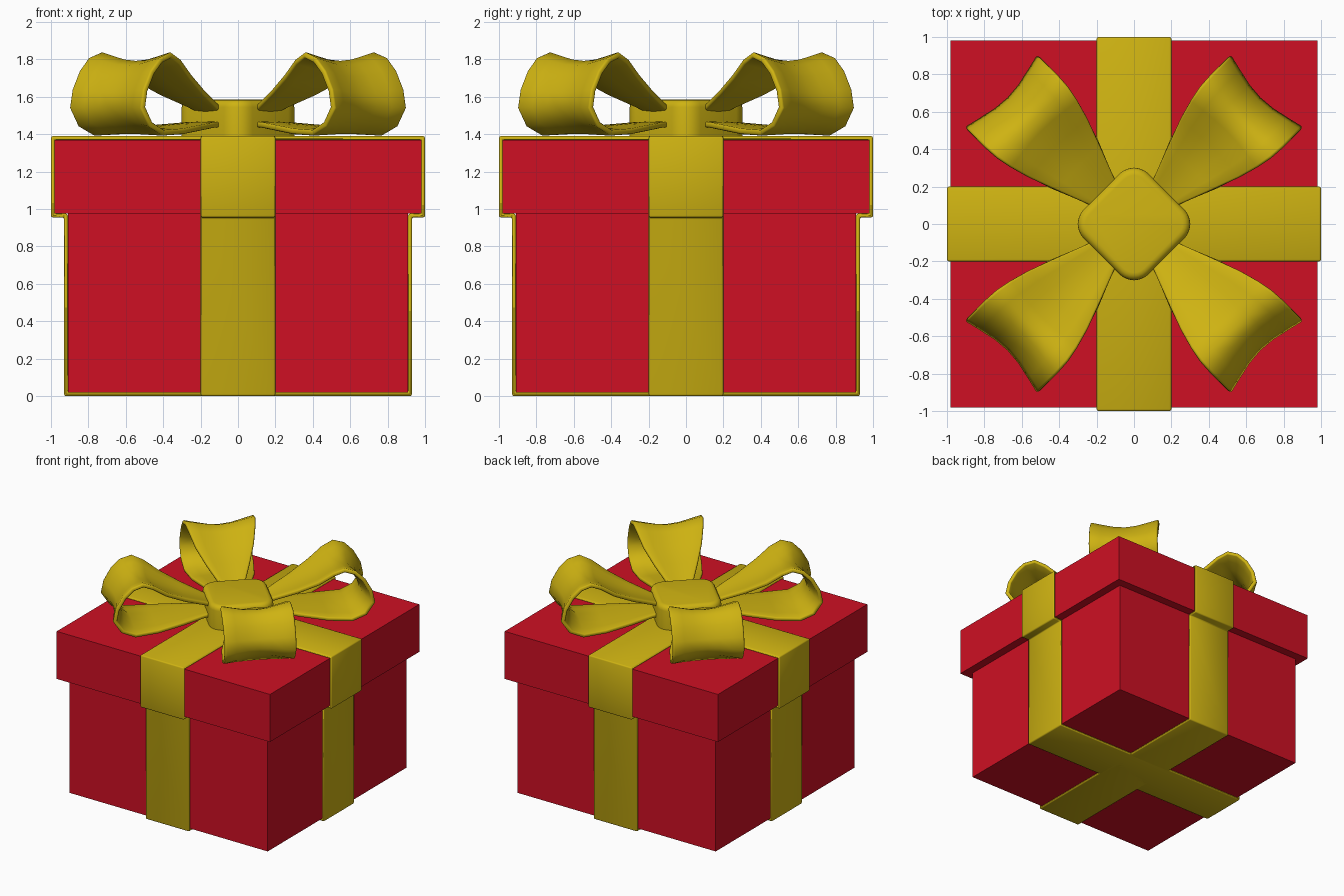
import bpy, bmesh, math
from mathutils import Vector, Matrix

if "Cube" in bpy.data.objects:
    bpy.data.objects.remove(bpy.data.objects["Cube"])


def material(name, color):
    m = bpy.data.materials.new(name)
    m.diffuse_color = color
    m.use_nodes = True
    m.node_tree.nodes["Principled BSDF"].inputs["Base Color"].default_value = m.diffuse_color
    return m


RED = material("red_paper", (0.62, 0.005, 0.017, 1))
GOLD = material("gold_ribbon", (0.62, 0.45, 0.006, 1))


def make(name, bm, mat, rot=0.0):
    me = bpy.data.meshes.new(name)
    bm.to_mesh(me)
    bm.free()
    ob = bpy.data.objects.new(name, me)
    bpy.context.collection.objects.link(ob)
    ob.rotation_euler.z = rot
    me.materials.append(mat)
    return ob


def smooth(ob, angle=40):
    bpy.ops.object.select_all(action='DESELECT')
    ob.select_set(True)
    bpy.context.view_layer.objects.active = ob
    bpy.ops.object.shade_smooth_by_angle(angle=math.radians(angle))


def box(half, z0, z1):
    bm = bmesh.new()
    bmesh.ops.create_cube(bm, size=1, matrix=Matrix.Translation((0, 0, (z0 + z1) / 2))
                          @ Matrix.Diagonal((2 * half, 2 * half, z1 - z0, 1)))
    return bm


def sheet(rows, closed=False):
    bm = bmesh.new()
    grid = [[bm.verts.new(p) for p in row] for row in rows]
    n = len(grid)
    for i in range(n if closed else n - 1):
        a, b = grid[i], grid[(i + 1) % n]
        for j in range(len(a) - 1):
            bm.faces.new((a[j], b[j], b[j + 1], a[j + 1]))
    return bm


def thicken(ob, t, bevel, segments=2):
    s = ob.modifiers.new("thickness", 'SOLIDIFY')
    s.thickness, s.offset, s.use_even_offset = t, -1, True
    b = ob.modifiers.new("soft_edges", 'BEVEL')
    b.width, b.segments, b.limit_method = bevel, segments, 'ANGLE'
    b.angle_limit = math.radians(60)


# Box and lid
make("box_body", box(0.91, 0.02, 0.975), RED)
make("box_lid", box(0.98, 0.975, 1.37), RED)

# Two crossing ribbons wrapped round box and lid
half = [(0.93, 0.005), (0.93, 0.955), (1.0, 0.955), (1.0, 1.39)]
outline = [(-x, z) for x, z in half] + [(x, z) for x, z in reversed(half)]
outline[0], outline[-1] = (-0.93, 0), (0.93, 0)
for name, rot in (("ribbon_across", 0), ("ribbon_front_to_back", math.pi / 2)):
    rib = make(name, sheet([[(x, -0.2, z), (x, 0.2, z)] for x, z in outline], True), GOLD, rot)
    thicken(rib, 0.02, 0.012)
    smooth(rib)

# Bow loops: side profile of (distance out, height, half width)
profile = [(0.12, 1.50, 0.06), (0.25, 1.565, 0.10), (0.42, 1.64, 0.165), (0.57, 1.72, 0.22),
           (0.68, 1.80, 0.25), (0.77, 1.84, 0.265), (0.86, 1.81, 0.27), (0.93, 1.74, 0.27),
           (0.985, 1.64, 0.27), (1.005, 1.54, 0.27), (0.94, 1.44, 0.27), (0.83, 1.392, 0.265),
           (0.65, 1.40, 0.24), (0.45, 1.42, 0.18), (0.28, 1.435, 0.11), (0.12, 1.44, 0.06)]
rows = []
for i, (r, z, w) in enumerate(profile):
    a, b = profile[max(i - 1, 0)], profile[min(i + 1, len(profile) - 1)]
    tangent = Vector((b[0] - a[0], 0, b[1] - a[1])).normalized()
    inward = Vector((tangent.z, 0, -tangent.x))
    dip = 0.05 * (w / 0.27) ** 2 * (1 if i < 11 else 0.2)
    rows.append([Vector((r, w * s, z)) + inward * dip * math.cos(s * math.pi / 2) ** 1.2
                 if abs(s) < 1 else Vector((r, w * s, z))
                 for s in (-1, -0.67, -0.33, 0, 0.33, 0.67, 1)])
for k in range(4):
    loop = make(f"bow_loop_{k + 1}", sheet(rows), GOLD, math.pi / 4 + k * math.pi / 2)
    thicken(loop, 0.03, 0.01)
    smooth(loop, 60)

# Knot: square cushion with rounded corners, turned to a diamond
bm = box(0.245, 1.385, 1.585)
upright = [e for e in bm.edges if abs(e.verts[0].co.z - e.verts[1].co.z) > 0.1]
bmesh.ops.bevel(bm, geom=upright, offset=0.11, segments=6, profile=0.5, affect='EDGES')
rim = [e for e in bm.edges if all(v.co.z > 1.58 for v in e.verts)]
bmesh.ops.bevel(bm, geom=rim, offset=0.04, segments=4, profile=0.5, affect='EDGES')
smooth(make("bow_knot", bm, GOLD, math.pi / 4), 50)
